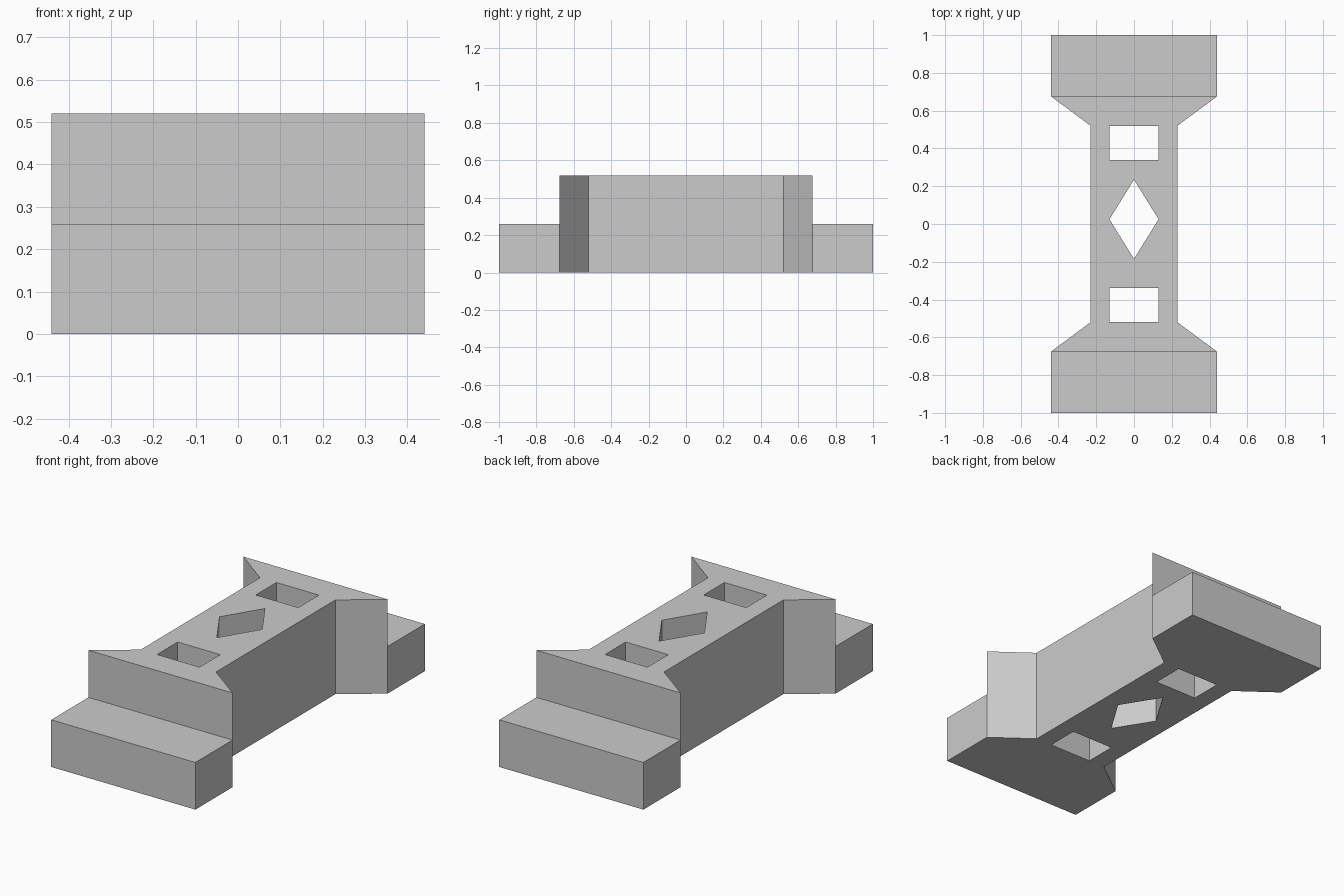
import bpy
import bmesh

cube = bpy.data.objects.get("Cube")
if cube:
    bpy.data.objects.remove(cube, do_unlink=True)

HEIGHT, STEP = 0.52, 0.26
END_X, WAIST_X = 0.44, 0.23
SHOULDER_Y, WAIST_Y = 0.676, 0.52

grey = bpy.data.materials.new("grey")
grey.use_nodes = True
colour = (0.6, 0.6, 0.6, 1)
grey.diffuse_color = colour
grey.node_tree.nodes["Principled BSDF"].inputs["Base Color"].default_value = colour


def prism(name, outline, bottom, top):
    """Extrude a flat outline, given counter-clockwise, from bottom to top."""
    bm = bmesh.new()
    face = bm.faces.new([bm.verts.new((x, y, bottom)) for x, y in outline])
    extruded = bmesh.ops.extrude_face_region(bm, geom=[face])["geom"]
    verts = [v for v in extruded if isinstance(v, bmesh.types.BMVert)]
    bmesh.ops.translate(bm, verts=verts, vec=(0, 0, top - bottom))
    bmesh.ops.recalc_face_normals(bm, faces=bm.faces[:])
    mesh = bpy.data.meshes.new(name)
    bm.to_mesh(mesh)
    bm.free()
    mesh.materials.append(grey)
    obj = bpy.data.objects.new(name, mesh)
    bpy.context.scene.collection.objects.link(obj)
    return obj


def rectangle(half_x, y0, y1):
    return [(-half_x, y0), (half_x, y0), (half_x, y1), (-half_x, y1)]


# Waisted body: right edge front to back, then its mirror back to front
edge = [(END_X, -1), (END_X, -SHOULDER_Y), (WAIST_X, -WAIST_Y),
        (WAIST_X, WAIST_Y), (END_X, SHOULDER_Y), (END_X, 1)]
body = prism("waisted_body", edge + [(-x, y) for x, y in reversed(edge)], 0, HEIGHT)

# Cutters: the step at each end, two square holes and a diamond hole
cutters = []
for side, s in (("front", -1), ("back", 1)):
    y0, y1 = sorted((s * SHOULDER_Y, s * 1.2))
    cutters.append(prism(side + "_step_cutter", rectangle(0.6, y0, y1), STEP, 1))
    y0, y1 = sorted((s * 0.34, s * WAIST_Y))
    cutters.append(prism(side + "_hole_cutter", rectangle(0.13, y0, y1), -0.2, 1))
diamond = [(0, -0.185), (0.13, 0.025), (0, 0.235), (-0.13, 0.025)]
cutters.append(prism("diamond_hole_cutter", diamond, -0.2, 1))

for cutter in cutters:
    cutter.hide_render = True
    cutter.hide_set(True)
    cut = body.modifiers.new(cutter.name, "BOOLEAN")
    cut.operation = "DIFFERENCE"
    cut.solver = "EXACT"
    cut.object = cutter
